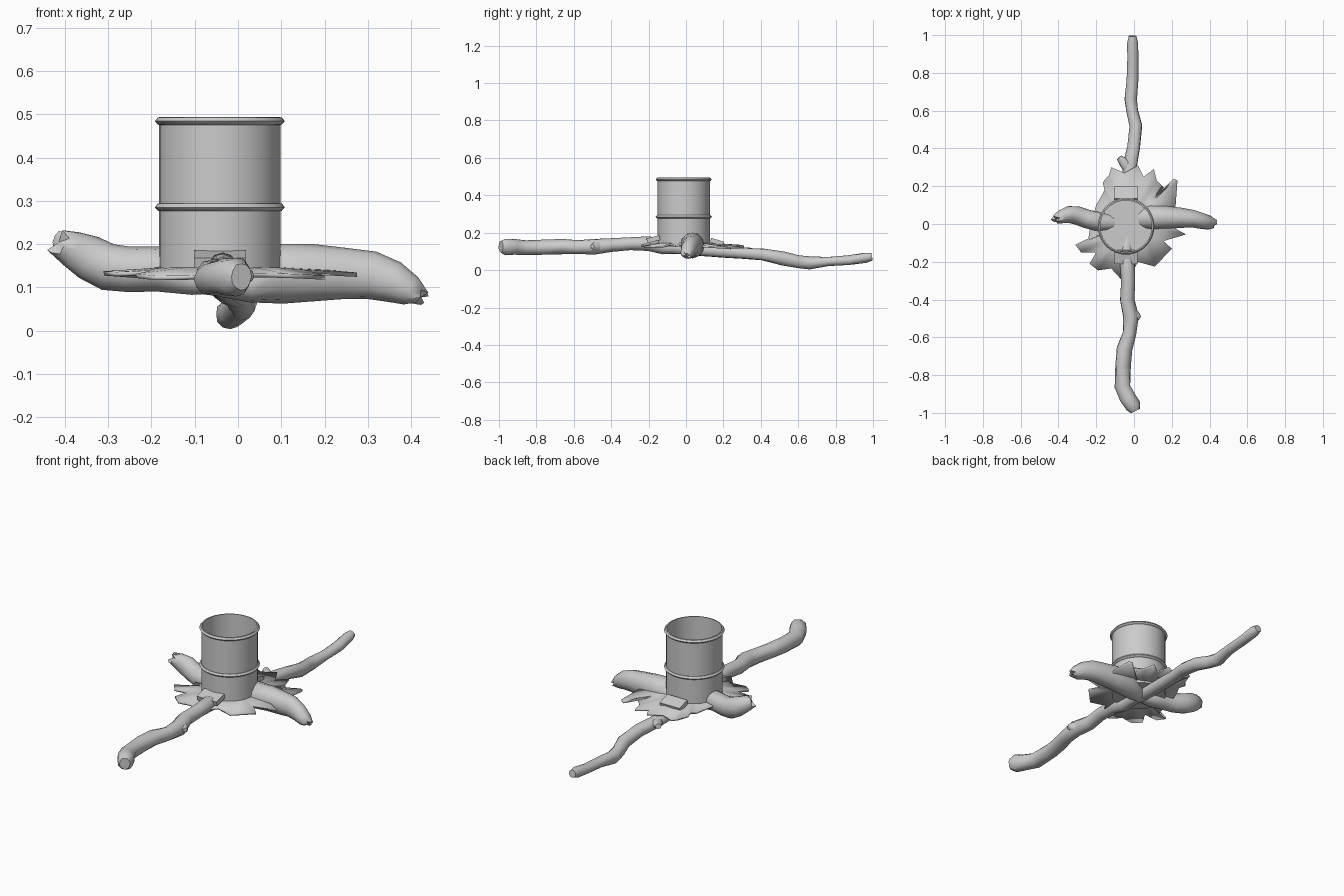
import bpy, bmesh, math, random
from mathutils import Vector

random.seed(4)
CX, CY = -0.042, -0.012      # barrel axis


def finish(name, bm, angle=40):
    bmesh.ops.recalc_face_normals(bm, faces=bm.faces)
    me = bpy.data.meshes.new(name)
    bm.to_mesh(me)
    bm.free()
    ob = bpy.data.objects.new(name, me)
    bpy.context.collection.objects.link(ob)
    bpy.ops.object.select_all(action='DESELECT')
    ob.select_set(True)
    bpy.context.view_layer.objects.active = ob
    bpy.ops.object.shade_smooth_by_angle(angle=math.radians(angle))
    return ob


def lathe(name, profile, sides=40, closed=False):
    bm = bmesh.new()
    rings = [[bm.verts.new((CX + r * math.cos(2 * math.pi * i / sides),
                            CY + r * math.sin(2 * math.pi * i / sides), z))
              for i in range(sides)] for r, z in profile]
    pairs = list(zip(rings, rings[1:]))
    if closed:
        pairs.append((rings[-1], rings[0]))
    for a, b in pairs:
        for i in range(sides):
            j = (i + 1) % sides
            bm.faces.new((a[i], a[j], b[j], b[i]))
    if not closed:
        bm.faces.new(rings[0])
        bm.faces.new(rings[-1])
    return finish(name, bm)


def limb(name, stations, sides=12, wobble=0.06, ragged=0.0):
    """Loft along stations (x, y, z, half width, half height)."""
    bm = bmesh.new()
    pts = [Vector(s[:3]) for s in stations]
    rings = []
    for k, s in enumerate(stations):
        t = (pts[min(k + 1, len(pts) - 1)] - pts[max(k - 1, 0)]).normalized()
        side = t.cross(Vector((0, 0, 1))).normalized()
        up = side.cross(t)
        ring = []
        for i in range(sides):
            a = 2 * math.pi * i / sides
            f = 1 + random.uniform(-wobble, wobble)
            p = pts[k] + side * math.cos(a) * s[3] * f + up * math.sin(a) * s[4] * f
            if k == len(stations) - 1:
                p += t * random.uniform(-ragged, ragged)
            ring.append(bm.verts.new(p))
        rings.append(ring)
    for a, b in zip(rings, rings[1:]):
        for i in range(sides):
            j = (i + 1) % sides
            bm.faces.new((a[i], a[j], b[j], b[i]))
    for ring in (rings[0], rings[-1]):
        c = bm.verts.new(sum((v.co for v in ring), Vector()) / sides)
        for i in range(sides):
            bm.faces.new((ring[i], ring[(i + 1) % sides], c))
    return finish(name, bm, 55)


# open barrel with its floor, and two hoops
lathe("barrel", [(0.14, 0.125), (0.14, 0.494), (0.136, 0.494), (0.136, 0.15)])
for label, z in (("top_hoop", 0.484), ("middle_hoop", 0.285)):
    lathe(label, [(0.137, z - 0.009), (0.143, z - 0.008), (0.15, z),
                  (0.143, z + 0.009), (0.137, z + 0.009)], closed=True)

# long front and back branches, meeting under the barrel
limb("front_branch", [
    (-0.03, 0.03, 0.115, .025, .025), (-0.04, -0.12, 0.12, .036, .035),
    (-0.035, -0.2, 0.142, .038, .038), (-0.03, -0.3, 0.14, .036, .034),
    (-0.038, -0.4, 0.133, .038, .037), (-0.015, -0.49, 0.125, .043, .041),
    (-0.025, -0.58, 0.122, .036, .037), (-0.05, -0.66, 0.126, .042, .039),
    (-0.06, -0.75, 0.122, .041, .042), (-0.06, -0.86, 0.12, .042, .039),
    (-0.035, -0.92, 0.124, .043, .043), (-0.005, -0.965, 0.125, .041, .045),
    (0.008, -0.99, 0.125, .026, .03)])
limb("back_branch", [
    (-0.035, -0.08, 0.11, .025, .022), (-0.035, 0.08, 0.108, .034, .033),
    (-0.028, 0.2, 0.1, .036, .034), (-0.02, 0.31, 0.09, .038, .03),
    (0.0, 0.41, 0.083, .034, .032), (0.01, 0.52, 0.062, .034, .036),
    (-0.01, 0.6, 0.045, .032, .033), (-0.018, 0.66, 0.038, .033, .034),
    (-0.008, 0.76, 0.046, .03, .025), (-0.006, 0.87, 0.052, .03, .026),
    (-0.008, 0.96, 0.067, .028, .027), (-0.008, 0.995, 0.072, .02, .02)])
limb("back_twig", [(-0.02, 0.28, 0.09, .03, .025), (-0.05, 0.32, 0.1, .028, .022),
                   (-0.078, 0.352, 0.105, .016, .014)], sides=8)
limb("front_knot", [(-0.0, -0.48, 0.125, .03, .03), (0.018, -0.492, 0.127, .022, .022),
                    (0.03, -0.5, 0.128, .012, .012)], sides=8)

# thick broken side stumps
limb("right_stump", [
    (-0.05, 0.01, 0.105, .03, .025), (0.02, 0.025, 0.105, .05, .04),
    (0.09, 0.035, 0.133, .064, .07), (0.17, 0.035, 0.133, .06, .066),
    (0.25, 0.032, 0.132, .053, .06), (0.31, 0.028, 0.127, .046, .056),
    (0.36, 0.016, 0.113, .042, .048), (0.4, 0.006, 0.092, .036, .036),
    (0.422, 0.002, 0.078, .025, .018)], wobble=.03, ragged=.012)
limb("left_stump", [
    (-0.02, 0.0, 0.11, .025, .022), (-0.1, 0.005, 0.115, .04, .033),
    (-0.18, 0.012, 0.143, .05, .052), (-0.25, 0.028, 0.141, .05, .053),
    (-0.3, 0.045, 0.148, .048, .054), (-0.345, 0.05, 0.168, .046, .052),
    (-0.385, 0.038, 0.19, .036, .043), (-0.415, 0.022, 0.205, .026, .03)],
    wobble=.03, ragged=.014)

# torn flat skirt around the barrel
outline = [(.2, .02), (.22, .1), (.23, .23), (.21, .24), (.165, .185), (.12, .23),
           (.105, .29), (.05, .25), (.02, .31), (-.05, .27), (-.12, .3), (-.13, .26),
           (-.165, .22), (-.155, .18), (-.17, .15), (-.2, .1), (-.23, .0), (-.24, -.08),
           (-.31, -.11), (-.28, -.15), (-.2, -.15), (-.235, -.21), (-.19, -.245),
           (-.12, -.235), (-.07, -.29), (-.01, -.26), (.02, -.2), (.11, -.225),
           (.2, -.13), (.155, -.09), (.275, -.055), (.21, -.02)]
bm = bmesh.new()
mid = bm.verts.new((CX, CY, 0.142))
inner, outer = [], []
for x, y in outline:
    d = Vector((x - CX, y - CY, 0))
    u = d.normalized() * 0.13
    inner.append(bm.verts.new((CX + u.x, CY + u.y, 0.142)))
    outer.append(bm.verts.new((x, y, 0.15 - 0.1 * d.length + random.uniform(-.005, .012))))
for i in range(len(outline)):
    j = (i + 1) % len(outline)
    bm.faces.new((inner[i], inner[j], mid))
    bm.faces.new((outer[i], outer[j], inner[j], inner[i]))
skirt = finish("torn_skirt", bm, 50)
mod = skirt.modifiers.new("thickness", 'SOLIDIFY')
mod.thickness = 0.01
mod.offset = 0

# clamps over the branches at the foot of the barrel
for label, y, z, tilt in (("front_clamp", -0.175, 0.165, 0.25), ("back_clamp", 0.165, 0.15, -0.3)):
    bpy.ops.mesh.primitive_cube_add(size=1, location=(-0.042, y, z), rotation=(tilt, 0, 0))
    clamp = bpy.context.object
    clamp.name = label
    clamp.scale = (0.12, 0.07, 0.025)
    bev = clamp.modifiers.new("edge", 'BEVEL')
    bev.width = 0.004
